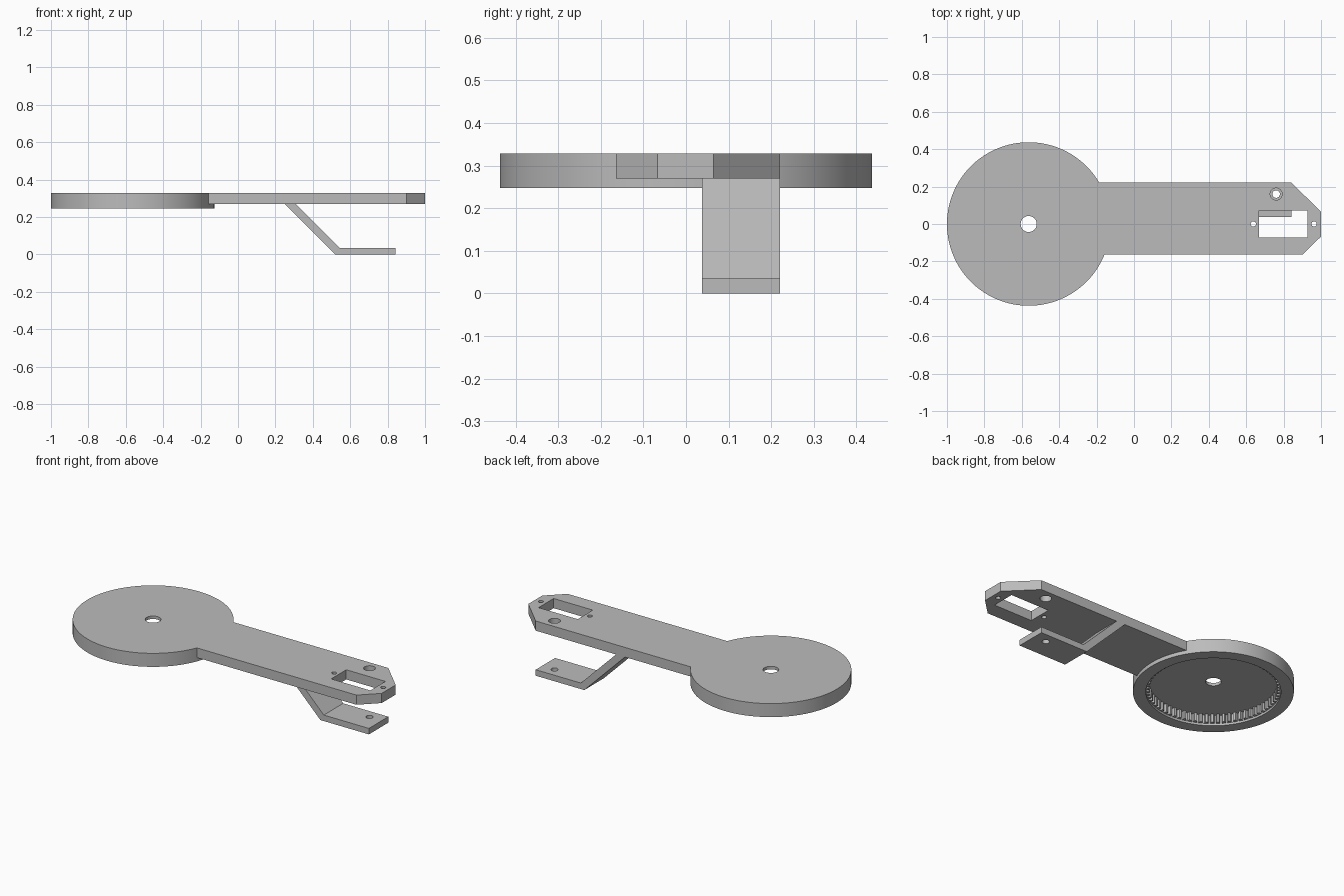
import bpy, bmesh, math

if "Cube" in bpy.data.objects:
    bpy.data.objects.remove(bpy.data.objects["Cube"], do_unlink=True)

grey = bpy.data.materials.new("grey plastic")
grey.use_nodes = True
colour = (0.5, 0.5, 0.5, 1)
grey.diffuse_color = colour
grey.node_tree.nodes["Principled BSDF"].inputs["Base Color"].default_value = colour


def prism(name, points, low, high, axis="z"):
    """Extrude a closed outline along z, or an x-z outline along y."""
    place = (lambda u, v, h: (u, v, h)) if axis == "z" else (lambda u, v, h: (u, h, v))
    bm = bmesh.new()
    rings = [[bm.verts.new(place(u, v, h)) for u, v in points] for h in (low, high)]
    bm.faces.new(rings[0])
    bm.faces.new(rings[1])
    n = len(points)
    for i in range(n):
        j = (i + 1) % n
        bm.faces.new((rings[0][i], rings[0][j], rings[1][j], rings[1][i]))
    bmesh.ops.recalc_face_normals(bm, faces=bm.faces)
    mesh = bpy.data.meshes.new(name)
    bm.to_mesh(mesh)
    bm.free()
    mesh.materials.append(grey)
    obj = bpy.data.objects.new(name, mesh)
    bpy.context.collection.objects.link(obj)
    return obj


def circle(x, y, radius, steps=32):
    turn = 2 * math.pi / steps
    return [(x + radius * math.cos(i * turn), y + radius * math.sin(i * turn))
            for i in range(steps)]


def activate(obj):
    bpy.ops.object.select_all(action="DESELECT")
    obj.select_set(True)
    bpy.context.view_layer.objects.active = obj


def combine(target, tool, operation="DIFFERENCE"):
    tool.hide_render = True
    activate(target)
    mod = target.modifiers.new("combine", "BOOLEAN")
    mod.operation = operation
    mod.solver = "EXACT"
    mod.object = tool
    bpy.ops.object.modifier_apply(modifier=mod.name)
    bpy.data.objects.remove(tool, do_unlink=True)


TOP, ARM_LOW, DISC_LOW, FLOOR = 0.328, 0.27, 0.247, 0.31
HUB = -0.563

# Round housing joined with the chamfered arm
body = prism("housing_and_arm", circle(HUB, 0, 0.437, 160), DISC_LOW, TOP)
arm = prism("arm", [(-0.26, -0.164), (0.9, -0.164), (1, -0.067), (1, 0.065),
                    (0.842, 0.221), (-0.26, 0.221)], ARM_LOW, TOP)
combine(body, arm, "UNION")

# Underside recess: smooth lip, then a ring of internal teeth
combine(body, prism("lip_cutter", circle(HUB, 0, 0.367, 144), 0.2, 0.26))
teeth = 72
outline = []
for i in range(teeth):
    for part, radius in ((0, 0.349), (0.4, 0.349), (0.55, 0.366), (0.85, 0.366)):
        angle = 2 * math.pi * (i + part) / teeth
        outline.append((HUB + radius * math.cos(angle), radius * math.sin(angle)))
combine(body, prism("teeth_cutter", outline, 0.21, FLOOR))

# Hub hole, screw holes, access hole and servo window
for x, y, radius in ((HUB, 0, 0.043), (0.638, 0, 0.014), (0.963, 0, 0.014),
                     (0.76, 0.16, 0.032)):
    combine(body, prism("hole_cutter", circle(x, y, radius), 0.1, 0.5))
window = [(0.668, -0.072), (0.928, -0.072), (0.928, 0.071), (0.668, 0.071)]
combine(body, prism("window_cutter", window, 0.1, 0.5))

# Bent mounting bracket below the arm
bracket = prism("bracket", [(0.25, ARM_LOW), (0.52, 0), (0.842, 0), (0.842, 0.036),
                            (0.543, 0.036), (0.309, ARM_LOW)], 0.037, 0.221, "y")
combine(bracket, prism("bracket_hole_cutter", circle(0.76, 0.16, 0.02), -0.1, 0.15))

for obj in (body, bracket):
    activate(obj)
    bpy.ops.object.shade_smooth_by_angle(angle=math.radians(20))
